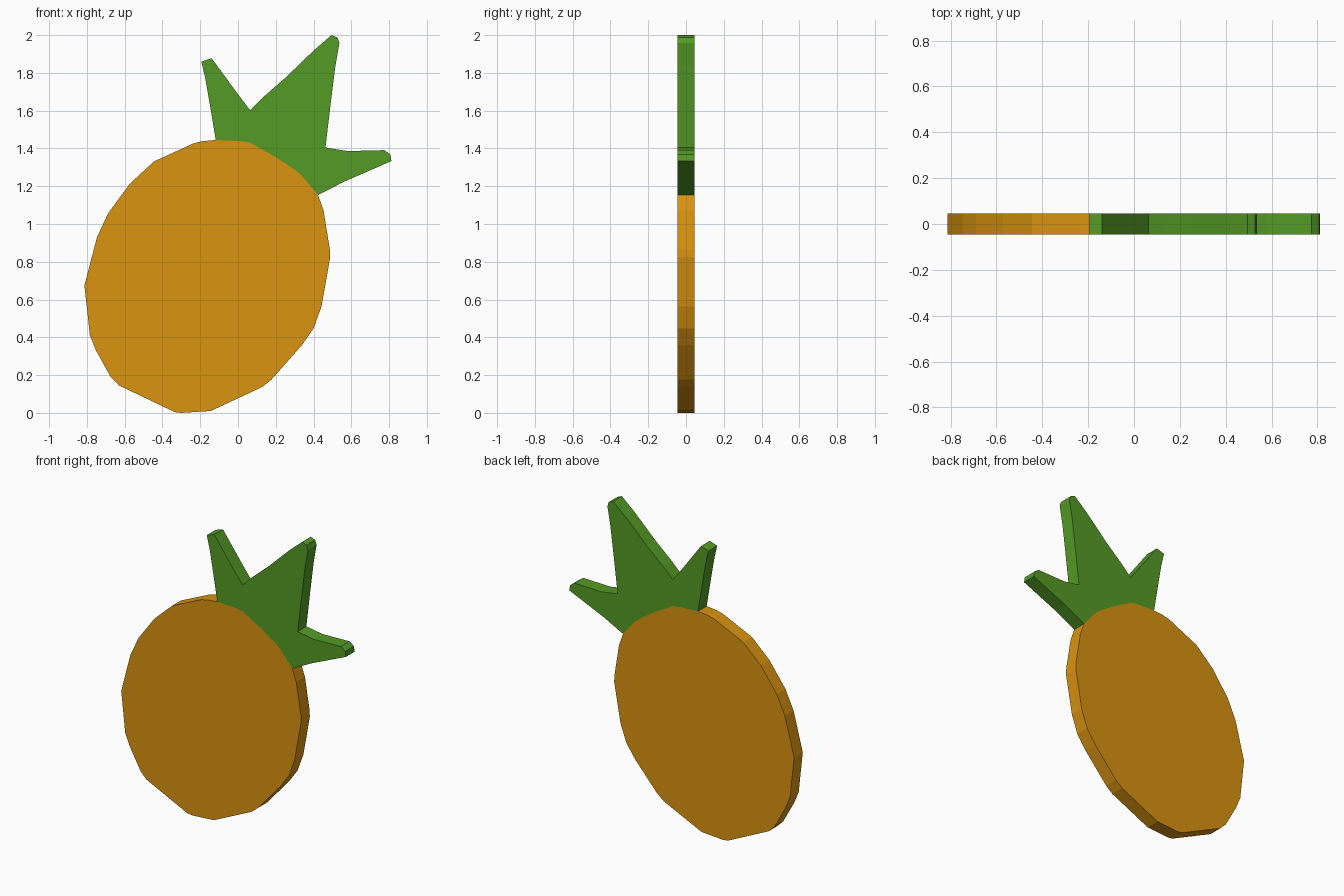
import bpy, bmesh

HALF = 0.045  # half of the plate thickness


def srgb(r, g, b):
    def lin(c):
        c /= 255
        return c / 12.92 if c <= 0.04045 else ((c + 0.055) / 1.055) ** 2.4
    return (lin(r), lin(g), lin(b), 1)


def plate(name, outline, colour_name, colour):
    """Flat slab from an (x, z) outline, centred on y = 0."""
    bm = bmesh.new()
    face = bm.faces.new([bm.verts.new((x, -HALF, z)) for x, z in outline])
    ext = bmesh.ops.extrude_face_region(bm, geom=[face], use_keep_orig=True)
    verts = [v for v in ext["geom"] if isinstance(v, bmesh.types.BMVert)]
    bmesh.ops.translate(bm, vec=(0, 2 * HALF, 0), verts=verts)
    bmesh.ops.recalc_face_normals(bm, faces=bm.faces)
    mesh = bpy.data.meshes.new(name)
    bm.to_mesh(mesh)
    bm.free()
    mat = bpy.data.materials.new(colour_name)
    mat.diffuse_color = colour
    mesh.materials.append(mat)
    bpy.context.collection.objects.link(bpy.data.objects.new(name, mesh))


# Seam shared by fruit and leaves, from right to left
seam = [(0.424, 1.153), (0.337, 1.257), (0.30, 1.288), (0.19, 1.36),
        (0.062, 1.431), (0.009, 1.439), (-0.118, 1.445)]

# Fruit body, from the top left round to the right side
fruit = [(-0.19, 1.438), (-0.235, 1.427), (-0.445, 1.331), (-0.572, 1.214),
         (-0.688, 1.056), (-0.747, 0.929), (-0.813, 0.675), (-0.784, 0.41),
         (-0.752, 0.331), (-0.673, 0.188), (-0.63, 0.145), (-0.334, 0.004),
         (-0.30, 0.0), (-0.144, 0.01), (0.13, 0.138), (0.178, 0.177),
         (0.337, 0.357), (0.40, 0.447), (0.442, 0.563), (0.488, 0.823),
         (0.486, 0.865), (0.453, 1.071)]

# Crown of three leaves, from left to right
crown = [(-0.15, 1.637), (-0.172, 1.765), (-0.194, 1.86), (-0.14, 1.878),
         (0.009, 1.675), (0.064, 1.603), (0.13, 1.669), (0.252, 1.775),
         (0.40, 1.918), (0.495, 2.0), (0.527, 1.987), (0.537, 1.958),
         (0.516, 1.839), (0.49, 1.632), (0.463, 1.405), (0.58, 1.386),
         (0.775, 1.391), (0.807, 1.368), (0.812, 1.333), (0.564, 1.225)]

plate("fruit_body", seam + fruit, "orange", srgb(217, 147, 16))
plate("leaf_crown", crown + seam, "leaf green", srgb(85, 155, 37))
